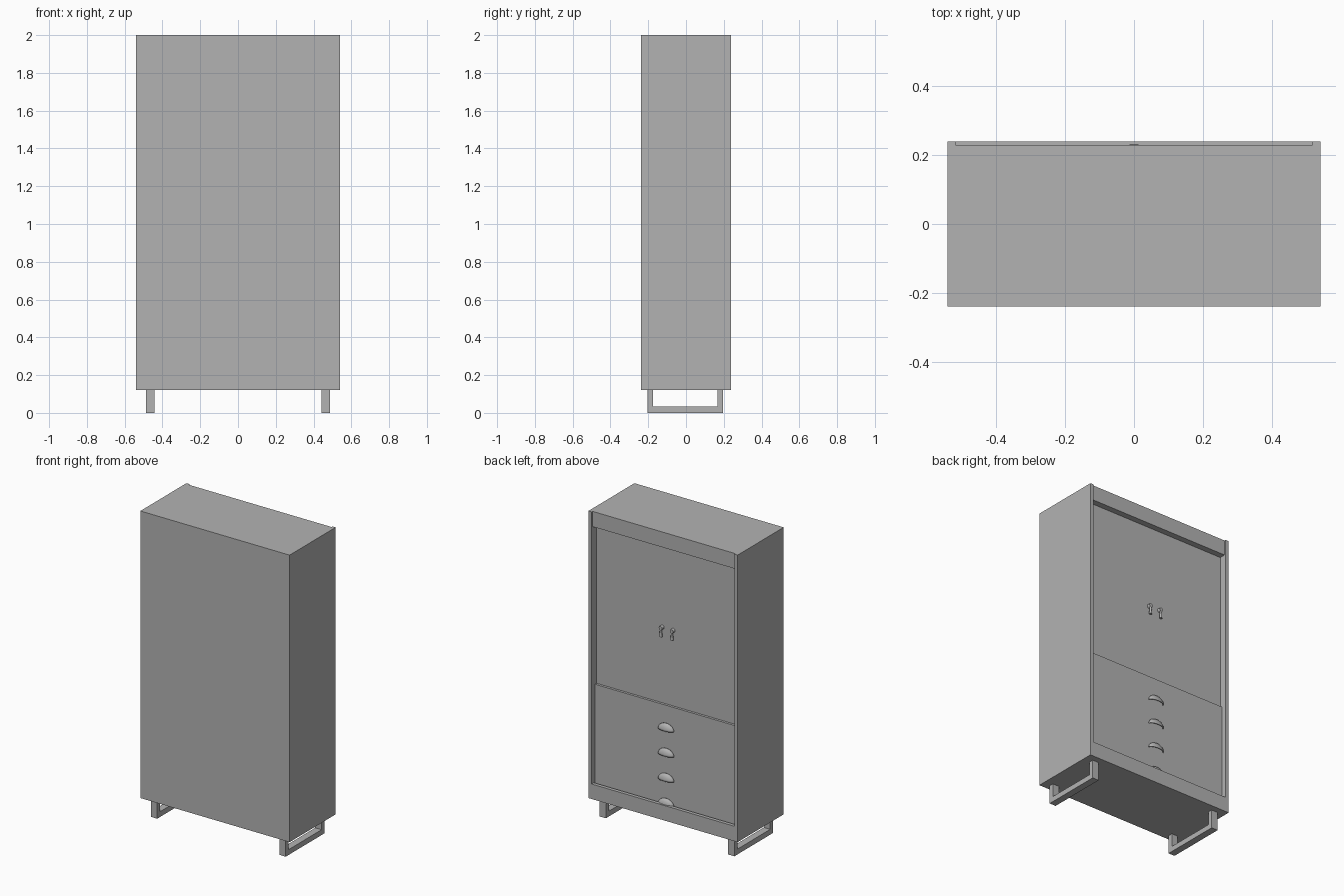
import bpy, bmesh, math
from mathutils import Matrix, Vector

cube = bpy.data.objects.get("Cube")
if cube:
    bpy.data.objects.remove(cube, do_unlink=True)

grey = bpy.data.materials.new("grey")
grey.use_nodes = True
grey.diffuse_color = (0.45, 0.45, 0.45, 1)
grey.node_tree.nodes["Principled BSDF"].inputs["Base Color"].default_value = grey.diffuse_color

W, D, FLOOR, TOP, T = 0.54, 0.238, 0.122, 2.0, 0.023   # half width, half depth, heights, board
IN = W - T                                             # inner half width
DOOR_Y, DRAWER_Y, RAIL_Y = D - 0.05, D - 0.034, D - 0.01
PLINTH, SPLIT, RAIL_Z = 0.22, 0.86, 1.9


def finish(name, bm):
    mesh = bpy.data.meshes.new(name)
    bm.to_mesh(mesh)
    bm.free()
    mesh.materials.append(grey)
    obj = bpy.data.objects.new(name, mesh)
    bpy.context.collection.objects.link(obj)
    return obj


def add_box(bm, x, y, z):
    size = [b - a for a, b in (x, y, z)]
    centre = [(a + b) / 2 for a, b in (x, y, z)]
    bmesh.ops.create_cube(bm, size=1, matrix=Matrix.Translation(centre) @ Matrix.Diagonal((*size, 1)))


def box(name, x, y, z):
    bm = bmesh.new()
    add_box(bm, x, y, z)
    return finish(name, bm)


def smooth(obj):
    bpy.ops.object.select_all(action='DESELECT')
    obj.select_set(True)
    bpy.context.view_layer.objects.active = obj
    bpy.ops.object.shade_smooth_by_angle(angle=math.radians(40))


# Carcass: one extruded U-shaped plan for sides and plain wall, so it has no seams
bm = bmesh.new()
plan = [(-W, -D), (W, -D), (W, D), (IN, D), (IN, T - D), (-IN, T - D), (-IN, D), (-W, D)]
face = bm.faces.new([bm.verts.new((x, y, FLOOR)) for x, y in plan])
up = bmesh.ops.extrude_face_region(bm, geom=[face])["geom"]
bmesh.ops.translate(bm, vec=(0, 0, TOP - FLOOR), verts=[v for v in up if isinstance(v, bmesh.types.BMVert)])
bmesh.ops.recalc_face_normals(bm, faces=bm.faces)
finish("carcass", bm)

# Boards closing the carcass
box("top_board", (-IN, IN), (T - D, RAIL_Y), (TOP - T, TOP))
box("top_rail", (-IN, IN), (DOOR_Y - T, RAIL_Y), (RAIL_Z, TOP - T))
box("bottom_board", (-IN, IN), (T - D, D - T), (FLOOR, FLOOR + T))
box("plinth", (-IN, IN), (D - T, D), (FLOOR, PLINTH))

# Doors and drawer fronts
box("doors", (-IN, IN), (DOOR_Y - T, DOOR_Y), (SPLIT, RAIL_Z))
box("drawer_fronts", (-IN, IN), (DOOR_Y - T, DRAWER_Y), (FLOOR + T, SPLIT))

# Hanging drop pulls on the doors
for side, x in (("right", -0.04), ("left", 0.04)):
    bm = bmesh.new()
    bmesh.ops.create_cone(bm, cap_ends=True, segments=16, radius1=0.014, radius2=0.012, depth=0.02,
                          matrix=Matrix.Translation((x, DOOR_Y + 0.01, 1.355)) @ Matrix.Rotation(-math.pi / 2, 4, 'X'))
    bmesh.ops.create_cone(bm, cap_ends=True, segments=12, radius1=0.009, radius2=0.006, depth=0.055,
                          matrix=Matrix.Translation((x, DOOR_Y + 0.014, 1.325)))
    smooth(finish(side + "_door_pull", bm))

# Cup pulls on the drawers: hollow quarter domes open underneath
for i in range(4):
    bm = bmesh.new()
    bmesh.ops.create_uvsphere(bm, u_segments=24, v_segments=12, radius=1)
    for normal in ((0, -1, 0), (0, 0, -1)):
        bmesh.ops.bisect_plane(bm, geom=bm.verts[:] + bm.edges[:] + bm.faces[:], dist=1e-4,
                               plane_co=(0, 0, 0), plane_no=normal, clear_outer=True)
    bmesh.ops.scale(bm, vec=(0.057, 0.026, 0.044), verts=bm.verts)
    bmesh.ops.translate(bm, vec=(0, DRAWER_Y, 0.7 - 0.164 * i), verts=bm.verts)
    pull = finish(f"drawer_pull_{i + 1}", bm)
    shell = pull.modifiers.new("shell", 'SOLIDIFY')
    shell.thickness = 0.004
    smooth(pull)

# Sled legs: two posts joined by a floor bar
BACK, FRONT, POST, BAR = -0.204, 0.197, 0.03, 0.035
for side, s in (("right", -1), ("left", 1)):
    xs = sorted((s * 0.442, s * 0.488))
    bm = bmesh.new()
    profile = [(BACK, 0), (FRONT, 0), (FRONT, FLOOR), (FRONT - POST, FLOOR), (FRONT - POST, BAR),
               (BACK + POST, BAR), (BACK + POST, FLOOR), (BACK, FLOOR)]
    face = bm.faces.new([bm.verts.new((xs[0], y, z)) for y, z in profile])
    out = bmesh.ops.extrude_face_region(bm, geom=[face])["geom"]
    bmesh.ops.translate(bm, vec=(xs[1] - xs[0], 0, 0), verts=[v for v in out if isinstance(v, bmesh.types.BMVert)])
    bmesh.ops.recalc_face_normals(bm, faces=bm.faces)
    finish(side + "_sled_leg", bm)
